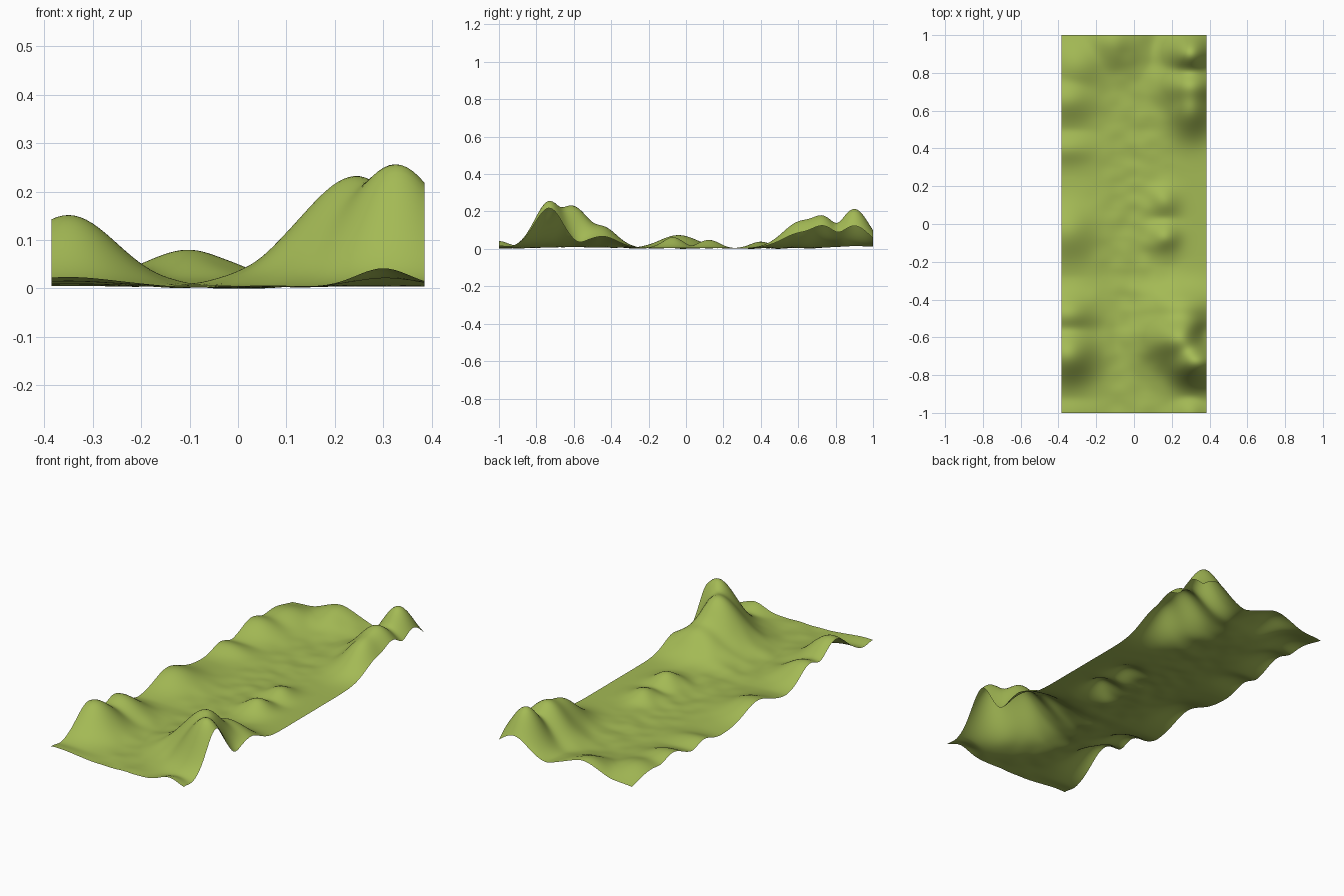
import bpy, bmesh, math
from mathutils import Vector, noise

cube = bpy.data.objects.get("Cube")
if cube:
    bpy.data.objects.remove(cube)

half_width, half_length = 0.385, 1
columns, rows = 64, 166
ground_level = 0.007
wide, broad, medium, small = 0.125, 0.1, 0.08, 0.055
left_crest, right_crest = 0.3, -0.35
hills = []


def bell(x, y, centre_x, centre_y, spread_x, spread_y):
    across = (x - centre_x) / spread_x
    along = (y - centre_y) / spread_y
    return math.exp(-(across ** 2 + along ** 2) / 2)


def add_hill(x, y, height, spread_x, spread_y):
    hills.append((x, y, height, spread_x, spread_y))


# Main summit with its shoulder and long northern slope
add_hill(0.33, -0.73, 0.25, broad, medium)
add_hill(0.25, -0.61, 0.23, wide, broad)
add_hill(0.25, -0.45, 0.115, wide, medium)

# Smaller crests along the left edge
add_hill(left_crest, -1, 0.038, small, small)
add_hill(left_crest, 0.62, 0.145, medium, broad)
add_hill(left_crest, 0.73, 0.17, broad, medium)
add_hill(left_crest, 0.9, 0.21, medium, medium)

# Rounded crests along the right edge
add_hill(right_crest, -1, 0.02, broad, small)
add_hill(right_crest, -0.69, 0.148, broad, broad)
add_hill(right_crest, -0.48, 0.1, broad, medium)
add_hill(right_crest, -0.04, 0.07, broad, broad)
add_hill(right_crest, 0.4, 0.035, broad, small)
add_hill(right_crest, 0.66, 0.065, broad, medium)

# Rise closing the valley at the back
add_hill(-0.3, 0.84, 0.06, broad, broad)
add_hill(-0.1, 0.97, 0.076, broad, broad)

# Knolls on the valley floor
add_hill(0.16, -0.07, 0.06, small, small)
add_hill(0.16, 0.12, 0.045, small, small)


def terrain_height(x, y):
    # Blend the hills so that neighbours keep their own crests
    total = sum((height * bell(x, y, *shape)) ** 3
                for *centre, height, spread_x, spread_y in hills
                for shape in [(*centre, spread_x, spread_y)])
    rise = total ** (1 / 3)
    # Hollow in the side of the main summit
    rise *= 1 - 0.75 * bell(x, y, 0.4, -0.57, small, small)
    # Gentle ripples along the middle of the valley floor
    ripple = noise.noise(Vector((x * 11, y * 13, 0)))
    ripple *= bell(x, y, 0, 0, wide, half_length)
    return ground_level * (1 + ripple) + rise


# Terrain sheet
sheet = bmesh.new()
bmesh.ops.create_grid(sheet, x_segments=columns, y_segments=rows, size=1)
for vertex in sheet.verts:
    vertex.co.x *= half_width
    vertex.co.y *= half_length
    vertex.co.z = terrain_height(vertex.co.x, vertex.co.y)
lowest = min(vertex.co.z for vertex in sheet.verts)
for vertex in sheet.verts:
    vertex.co.z -= lowest
for face in sheet.faces:
    face.smooth = True
mesh = bpy.data.meshes.new("terrain")
sheet.to_mesh(mesh)
sheet.free()
terrain = bpy.data.objects.new("terrain", mesh)
bpy.context.collection.objects.link(terrain)

# Grass colour
grass = bpy.data.materials.new("grass_green")
grass.use_nodes = True
colour = (0.37, 0.49, 0.09, 1)
grass.diffuse_color = colour
shader = grass.node_tree.nodes["Principled BSDF"]
shader.inputs["Base Color"].default_value = colour
mesh.materials.append(grass)
